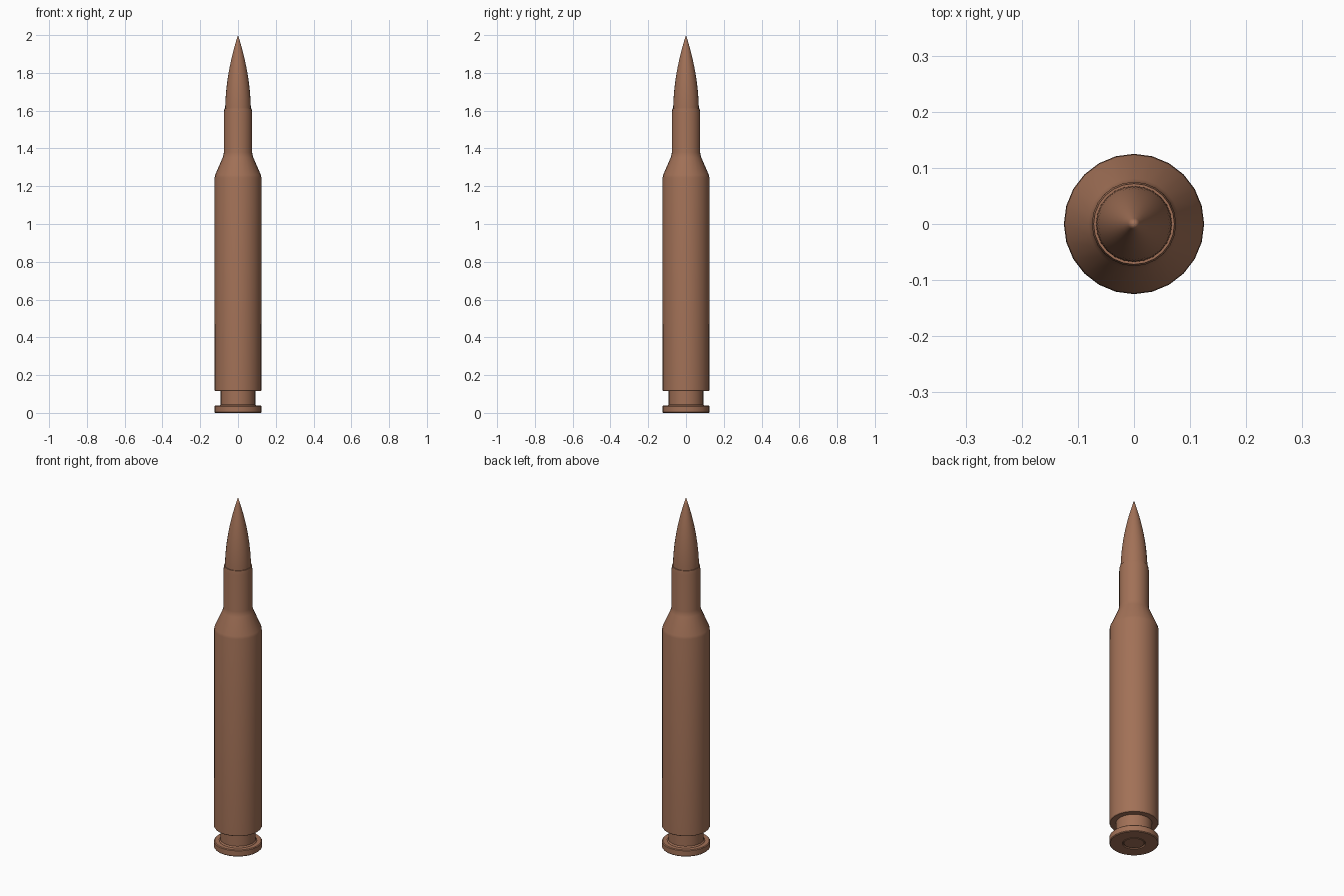
import bpy
import math

cube = bpy.data.objects.get("Cube")
if cube:
    bpy.data.objects.remove(cube, do_unlink=True)

SIDES = 24

copper = bpy.data.materials.new("copper_brown")
copper.use_nodes = True
COLOR = (0.36, 0.165, 0.095, 1)
copper.diffuse_color = COLOR
copper.node_tree.nodes["Principled BSDF"].inputs["Base Color"].default_value = COLOR


def lathe(name, profile):
    """Revolve (radius, height) points, listed bottom to top, around z."""
    verts, faces, rings = [], [], []
    for r, z in profile:
        start = len(verts)
        if r == 0:
            verts.append((0, 0, z))
            rings.append([start] * SIDES)
        else:
            for i in range(SIDES):
                a = math.tau * i / SIDES
                verts.append((r * math.cos(a), r * math.sin(a), z))
            rings.append(list(range(start, start + SIDES)))
    for low, high in zip(rings, rings[1:]):
        for i in range(SIDES):
            j = (i + 1) % SIDES
            quad = (low[i], low[j], high[j], high[i])
            faces.append(tuple(dict.fromkeys(quad)))
    mesh = bpy.data.meshes.new(name)
    mesh.from_pydata(verts, [], faces)
    mesh.materials.append(copper)
    obj = bpy.data.objects.new(name, mesh)
    bpy.context.collection.objects.link(obj)
    bpy.ops.object.select_all(action="DESELECT")
    obj.select_set(True)
    bpy.context.view_layer.objects.active = obj
    bpy.ops.object.shade_smooth_by_angle(angle=math.radians(30))
    return obj


# Case: rim with shallow primer pocket, extractor groove, body, shoulder, neck
lathe("case", [
    (0, 0.008), (0.058, 0.008), (0.058, 0), (0.121, 0),
    (0.125, 0.004), (0.125, 0.034), (0.121, 0.038), (0.098, 0.038),
    (0.092, 0.045), (0.092, 0.117), (0.122, 0.117), (0.125, 0.122),
    (0.124, 1.245), (0.121, 1.26), (0.081, 1.352), (0.077, 1.366),
    (0.075, 1.38), (0.075, 1.59), (0.072, 1.612), (0.066, 1.612),
    (0.066, 1.59), (0, 1.59),
])

# Primer cap set in the pocket
lathe("primer", [(0, 0.001), (0.05, 0.001), (0.054, 0.004), (0.054, 0.012)])

# Pointed bullet: rounded ogive above a straight shank
BASE_Z, LENGTH, RADIUS, STEPS = 1.6, 0.4, 0.068, 12
ogive = [(0, BASE_Z - 0.02), (RADIUS, BASE_Z - 0.02)]
for k in range(STEPS + 1):
    t = k / STEPS
    ogive.append((RADIUS * (1 - t ** 1.9), BASE_Z + LENGTH * t))
lathe("bullet", ogive)
